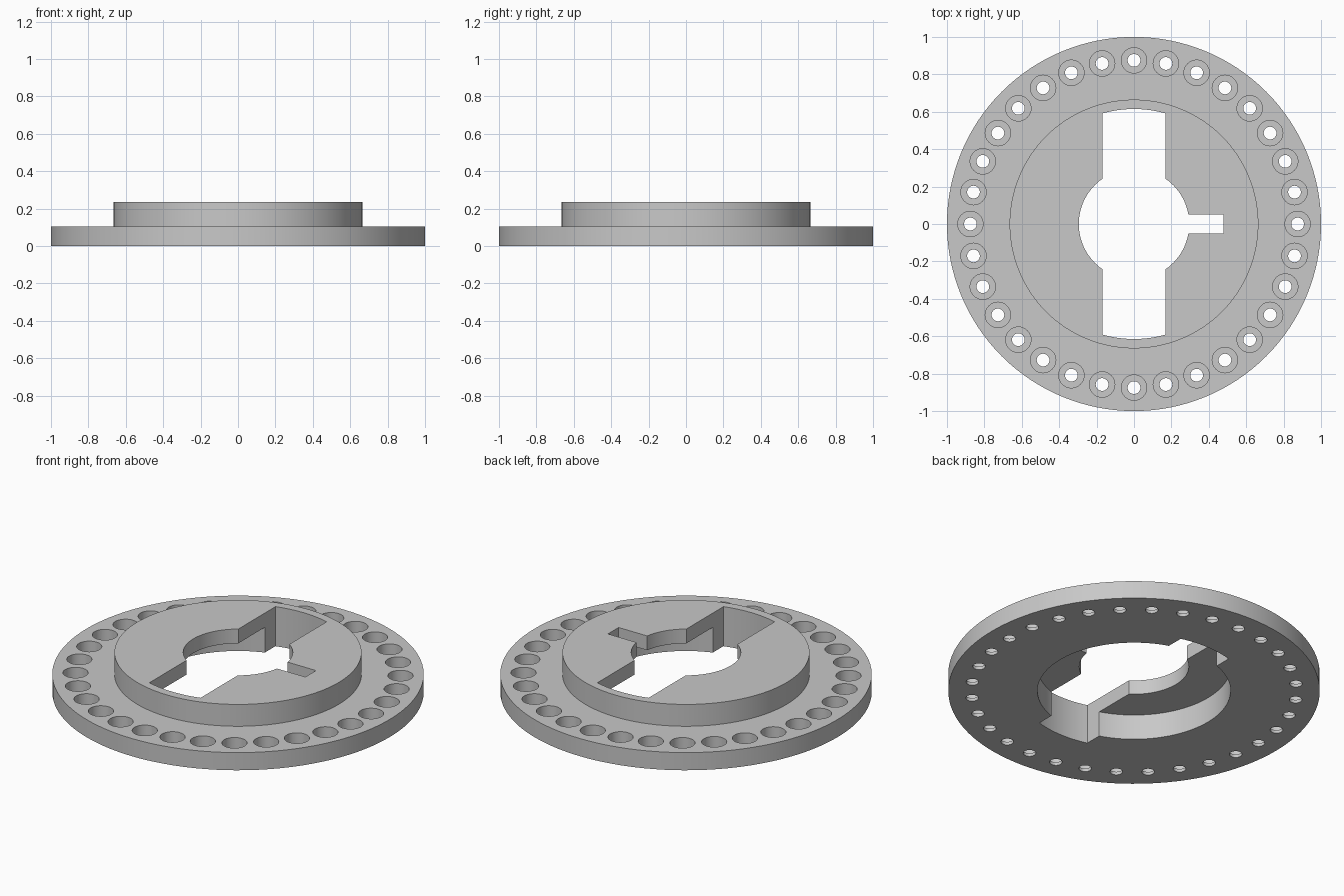
import bpy, bmesh, math
from math import cos, sin, asin, acos, pi

if "Cube" in bpy.data.objects:
    bpy.data.objects.remove(bpy.data.objects["Cube"])

# Dimensions
FLANGE_R, FLANGE_TOP = 1.0, 0.105
HUB_R, HUB_TOP = 0.665, 0.235
RECESS_R, RECESS_TOP = 0.52, 0.15
BORE_R = 0.295
SLOT_HALF, SLOT_R = 0.168, 0.615
KEY_HALF, KEY_END = 0.05, 0.478
HOLES, HOLE_RING = 32, 0.875
HOLE_R, COUNTERBORE_R, COUNTERBORE_Z = 0.034, 0.068, 0.019
BELOW, ABOVE = -0.1, 0.4

grey = bpy.data.materials.new("light_grey")
grey.use_nodes = True
grey.diffuse_color = (0.58, 0.58, 0.58, 1)
grey.node_tree.nodes["Principled BSDF"].inputs["Base Color"].default_value = (0.58, 0.58, 0.58, 1)


def stack(bm, outlines):
    """Skin a closed solid through a list of (outline, z) layers."""
    rings = [[bm.verts.new((x, y, z)) for x, y in pts] for pts, z in outlines]
    for low, high in zip(rings, rings[1:]):
        for i in range(len(low)):
            j = (i + 1) % len(low)
            bm.faces.new((low[i], low[j], high[j], high[i]))
    bm.faces.new(rings[0][::-1])
    bm.faces.new(rings[-1])


def arc(radius, start, end, steps):
    return [(radius * cos(start + (end - start) * i / steps),
             radius * sin(start + (end - start) * i / steps)) for i in range(steps + 1)]


def circle(radius, sides, cx=0, cy=0):
    return [(cx + x, cy + y) for x, y in arc(radius, 0, 2 * pi, sides)[:-1]]


def make(name, bm):
    bmesh.ops.recalc_face_normals(bm, faces=bm.faces)
    mesh = bpy.data.meshes.new(name)
    bm.to_mesh(mesh)
    bm.free()
    mesh.materials.append(grey)
    obj = bpy.data.objects.new(name, mesh)
    bpy.context.collection.objects.link(obj)
    return obj


# Flange with raised hub
bm = bmesh.new()
flange, hub = circle(FLANGE_R, 128), circle(HUB_R, 128)
stack(bm, [(flange, 0), (flange, FLANGE_TOP), (hub, FLANGE_TOP), (hub, HUB_TOP)])
body = make("flanged_hub", bm)

# Round recess in the underside
bm = bmesh.new()
recess = circle(RECESS_R, 128)
stack(bm, [(recess, BELOW), (recess, RECESS_TOP)])
cutters = [make("recess_cutter", bm)]

# Bore with two long slots and a keyway, as one outline
key_angle = asin(KEY_HALF / BORE_R)
corner = acos(SLOT_HALF / BORE_R)
slot_corner = acos(SLOT_HALF / SLOT_R)
upper = arc(BORE_R, key_angle, corner, 12) + arc(SLOT_R, slot_corner, pi - slot_corner, 12)
left = arc(BORE_R, pi - corner, pi + corner, 32)
lower = [(x, -y) for x, y in reversed(upper)]
keyway = [(KEY_END, -KEY_HALF), (KEY_END, KEY_HALF)]
opening = upper + left + lower + keyway
bm = bmesh.new()
stack(bm, [(opening, BELOW), (opening, ABOVE)])
cutters.append(make("opening_cutter", bm))

# Ring of counterbored bolt holes
bm = bmesh.new()
for x, y in circle(HOLE_RING, HOLES):
    small, large = circle(HOLE_R, 32, x, y), circle(COUNTERBORE_R, 32, x, y)
    stack(bm, [(small, BELOW), (small, COUNTERBORE_Z), (large, COUNTERBORE_Z), (large, ABOVE)])
cutters.append(make("bolt_hole_cutter", bm))

# Cut everything out and finish the shading
bpy.ops.object.select_all(action='DESELECT')
body.select_set(True)
bpy.context.view_layer.objects.active = body
for cutter in cutters:
    cutter.hide_render = True
    mod = body.modifiers.new(cutter.name, 'BOOLEAN')
    mod.operation = 'DIFFERENCE'
    mod.solver = 'EXACT'
    mod.object = cutter
    bpy.ops.object.modifier_apply(modifier=mod.name)
    bpy.data.objects.remove(cutter)
bpy.ops.object.shade_smooth_by_angle(angle=math.radians(30))
